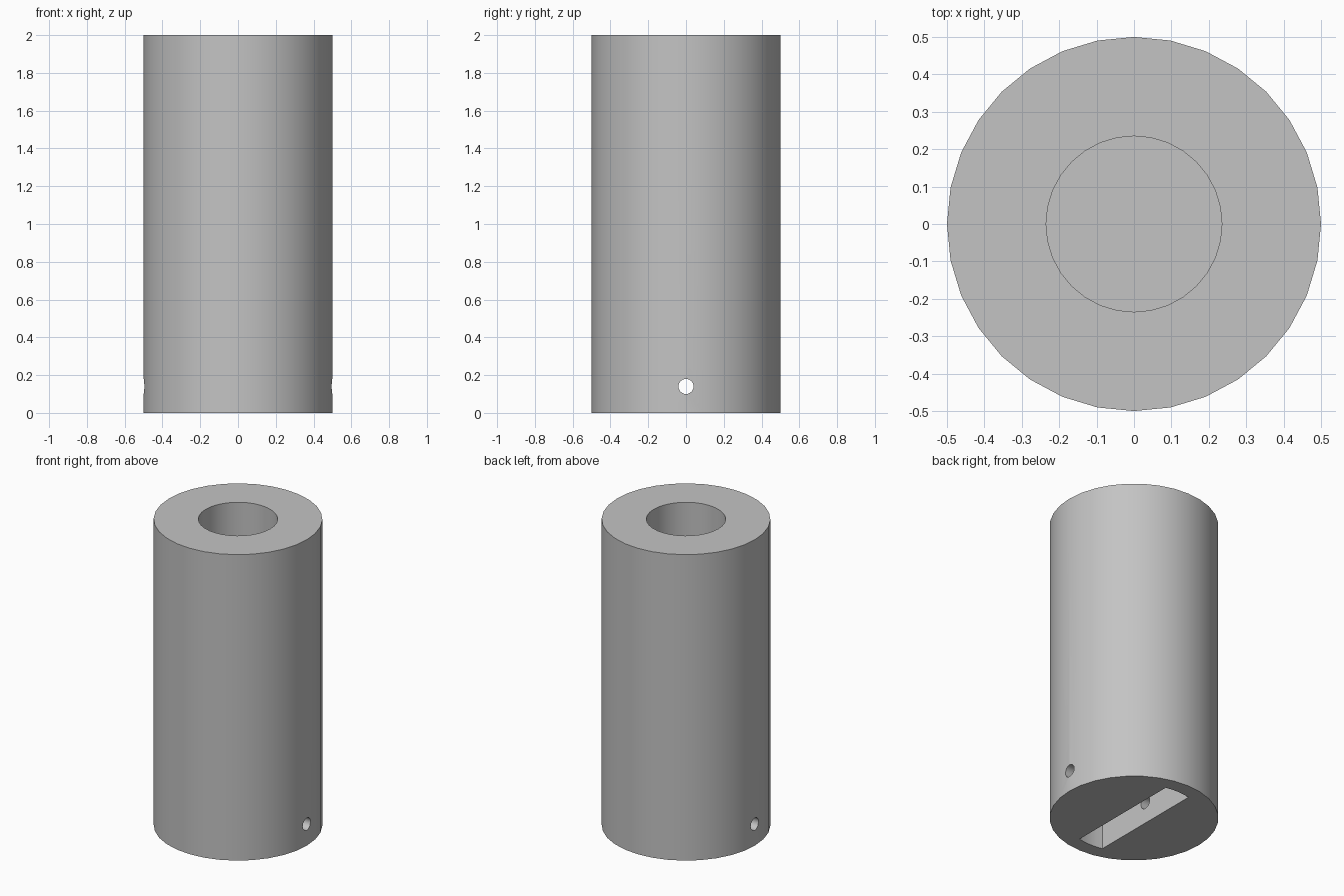
import bpy, bmesh, math
from mathutils import Matrix

cube = bpy.data.objects.get("Cube")
if cube:
    bpy.data.objects.remove(cube, do_unlink=True)

RADIUS, HEIGHT = 0.5, 2.0
BORE_RADIUS, BORE_DEPTH = 0.235, 1.4
SLOT_RADIUS, SLOT_HALF, SLOT_DEPTH = 0.407, 0.088, 0.28
PIN_RADIUS, PIN_HEIGHT = 0.04, 0.14

grey = bpy.data.materials.new("plain_grey")
grey.use_nodes = True
colour = (0.55, 0.55, 0.55, 1)
grey.diffuse_color = colour
grey.node_tree.nodes["Principled BSDF"].inputs["Base Color"].default_value = colour


def circle(radius, sides):
    return [(radius * math.cos(2 * math.pi * i / sides),
             radius * math.sin(2 * math.pi * i / sides)) for i in range(sides)]


def prism(name, outline, z0, z1, matrix=Matrix()):
    """Extrude a closed outline from z0 to z1."""
    bm = bmesh.new()
    base = bm.faces.new([bm.verts.new((x, y, z0)) for x, y in outline])
    top = bmesh.ops.extrude_face_region(bm, geom=[base])["geom"]
    verts = [v for v in top if isinstance(v, bmesh.types.BMVert)]
    bmesh.ops.translate(bm, vec=(0, 0, z1 - z0), verts=verts)
    bmesh.ops.recalc_face_normals(bm, faces=bm.faces)
    bm.transform(matrix)
    mesh = bpy.data.meshes.new(name)
    bm.to_mesh(mesh)
    bm.free()
    mesh.materials.append(grey)
    obj = bpy.data.objects.new(name, mesh)
    bpy.context.collection.objects.link(obj)
    return obj


# Solid round body
body = prism("coupling_body", circle(RADIUS, 32), 0, HEIGHT)

# Blind bore in the top
bore = prism("bore_cutter", circle(BORE_RADIUS, 32), HEIGHT - BORE_DEPTH, HEIGHT + 0.1)

# Slot in the base, running front to back with rounded ends
half_angle = math.asin(SLOT_HALF / SLOT_RADIUS)
arc = [half_angle * (1 - i / 2) for i in range(5)]
slot_outline = [(s * SLOT_RADIUS * math.sin(a), s * SLOT_RADIUS * math.cos(a))
                for s in (1, -1) for a in arc]
slot = prism("slot_cutter", slot_outline, -0.1, SLOT_DEPTH)

# Pin hole straight through from side to side
sideways = Matrix.Translation((0, 0, PIN_HEIGHT)) @ Matrix.Rotation(math.pi / 2, 4, "Y")
pin = prism("pin_hole_cutter", circle(PIN_RADIUS, 24), -0.7, 0.7, sideways)

# Cut the openings and bake the result
for cutter in (bore, slot, pin):
    cutter.hide_render = True
    cut = body.modifiers.new(cutter.name, "BOOLEAN")
    cut.operation = "DIFFERENCE"
    cut.solver = "EXACT"
    cut.object = cutter
bpy.context.view_layer.update()
cut_mesh = bpy.data.meshes.new_from_object(
    body.evaluated_get(bpy.context.evaluated_depsgraph_get()))
body.modifiers.clear()
body.data = cut_mesh
for cutter in (bore, slot, pin):
    bpy.data.objects.remove(cutter, do_unlink=True)

# Smooth round walls, sharp rims
bpy.ops.object.select_all(action="DESELECT")
body.select_set(True)
bpy.context.view_layer.objects.active = body
bpy.ops.object.shade_smooth_by_angle(angle=math.radians(30))
